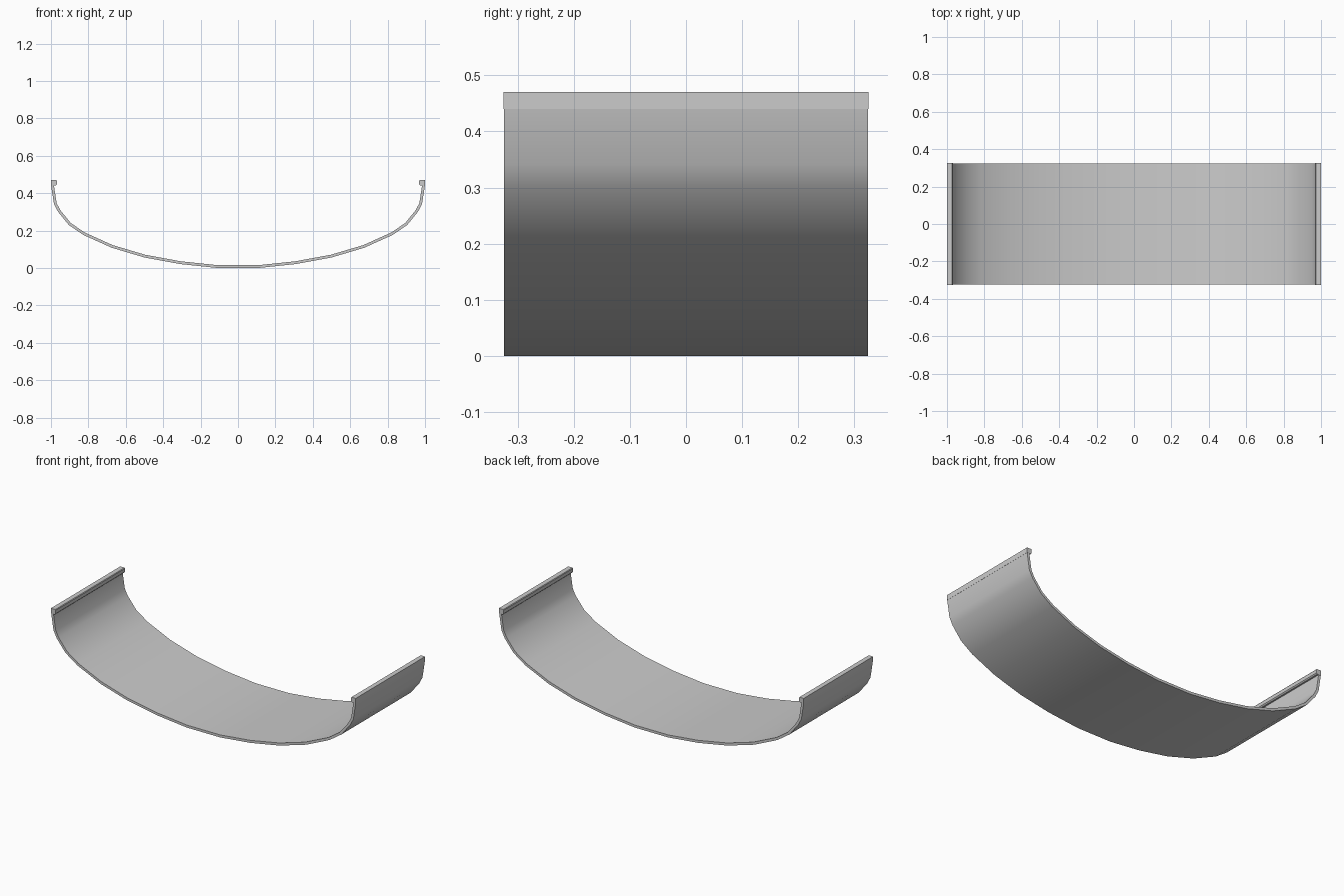
import bpy, bmesh
from math import radians
from mathutils import Vector

if "Cube" in bpy.data.objects:
    bpy.data.objects.remove(bpy.data.objects["Cube"])


def extrude_profile(name, pts, half_y):
    """Closed x-z outline extruded symmetrically along y."""
    bm = bmesh.new()
    front = bm.faces.new([bm.verts.new((x, -half_y, z)) for x, z in pts])
    ext = bmesh.ops.extrude_face_region(bm, geom=[front], use_keep_orig=True)
    verts = [g for g in ext["geom"] if isinstance(g, bmesh.types.BMVert)]
    bmesh.ops.translate(bm, verts=verts, vec=(0, 2 * half_y, 0))
    bmesh.ops.recalc_face_normals(bm, faces=bm.faces[:])
    mesh = bpy.data.meshes.new(name)
    bm.to_mesh(mesh)
    bm.free()
    ob = bpy.data.objects.new(name, mesh)
    bpy.context.collection.objects.link(ob)
    bpy.ops.object.select_all(action='DESELECT')
    bpy.context.view_layer.objects.active = ob
    ob.select_set(True)
    bpy.ops.object.shade_smooth_by_angle(angle=radians(30))
    return ob


# Curved shell: outer half profile, mirrored, then offset inwards
T = 0.015
half = [(0.11, 0.0), (0.31, 0.021), (0.50, 0.056), (0.675, 0.108),
        (0.828, 0.177), (0.905, 0.23), (0.962, 0.30), (0.984, 0.342),
        (1.0, 0.445)]
outer = [Vector((-x, z)) for x, z in reversed(half)] + [Vector(p) for p in half]
inner = []
for i, p in enumerate(outer):
    d = outer[min(i + 1, len(outer) - 1)] - outer[max(i - 1, 0)]
    inner.append(p + Vector((-d.y, d.x)).normalized() * T)
extrude_profile("curved_shell", outer + inner[::-1], 0.324)

# Thickened lips along both upper edges
for side, s in (("left", -1), ("right", 1)):
    lip = [(1.0, 0.44), (1.0, 0.47), (0.972, 0.47), (0.969, 0.466),
           (0.969, 0.446), (0.975, 0.44)]
    extrude_profile(side + "_lip", [(s * x, z) for x, z in lip], 0.325)
